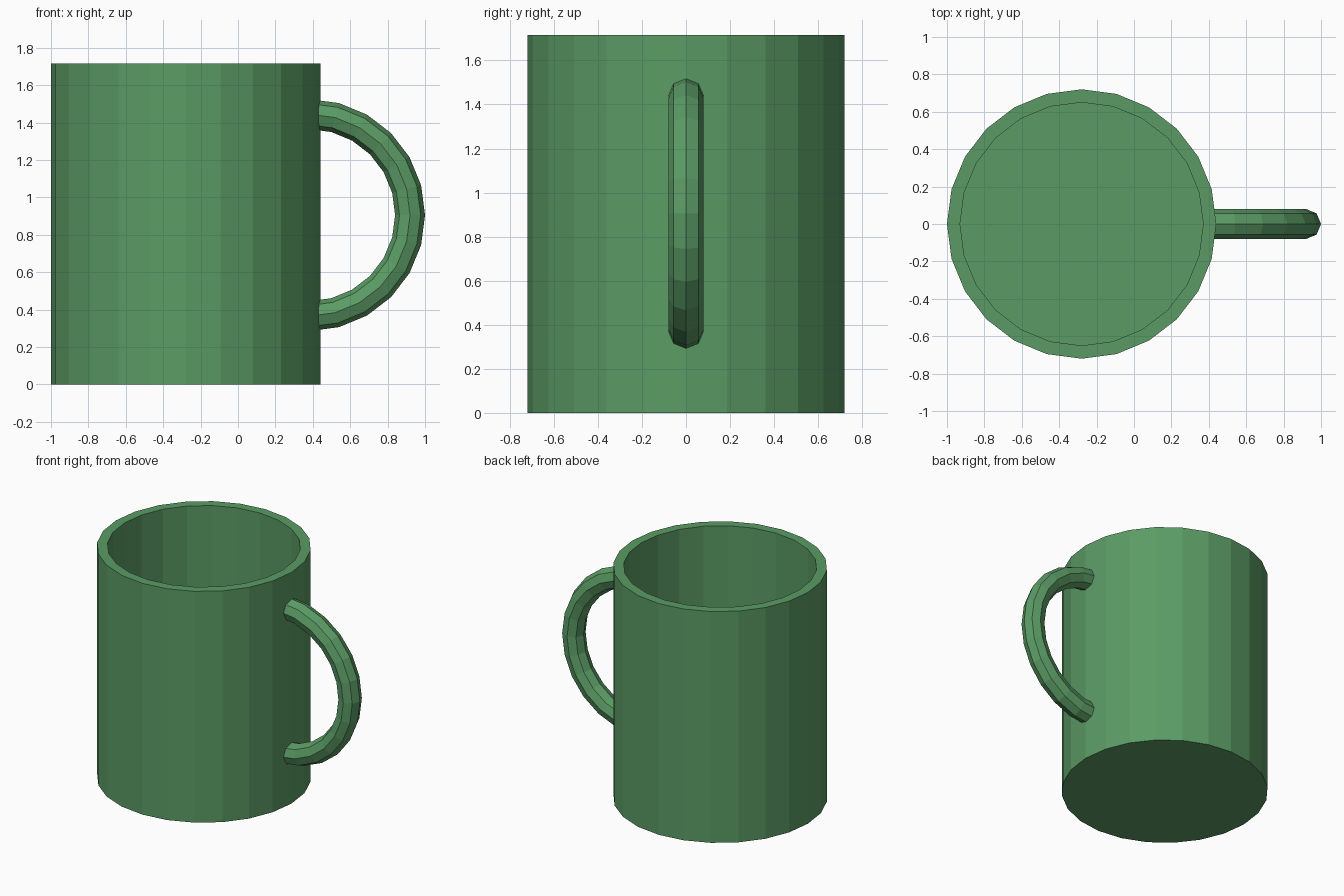
import bpy, bmesh
from math import sin, cos, pi

if "Cube" in bpy.data.objects:
    bpy.data.objects.remove(bpy.data.objects["Cube"])

GREEN = bpy.data.materials.new("green_glaze")
GREEN.diffuse_color = (0.105, 0.33, 0.13, 1)
GREEN.use_nodes = True
GREEN.node_tree.nodes["Principled BSDF"].inputs["Base Color"].default_value = GREEN.diffuse_color


def add_object(name, bm):
    bmesh.ops.recalc_face_normals(bm, faces=bm.faces)
    mesh = bpy.data.meshes.new(name)
    bm.to_mesh(mesh)
    bm.free()
    mesh.materials.append(GREEN)
    obj = bpy.data.objects.new(name, mesh)
    bpy.context.collection.objects.link(obj)
    return obj


def loft(name, rings):
    """Skin closed rings of points and cap both ends."""
    bm = bmesh.new()
    loops = [[bm.verts.new(p) for p in ring] for ring in rings]
    n = len(loops[0])
    for a, b in zip(loops, loops[1:]):
        for i in range(n):
            j = (i + 1) % n
            bm.faces.new((a[i], a[j], b[j], b[i]))
    bm.faces.new(loops[0])
    bm.faces.new(loops[-1])
    return add_object(name, bm)


# Cup: 24-sided wall, flat rim and inner floor
CUP_X, SIDES = -0.28, 24
profile = [(0.72, 0), (0.72, 1.715), (0.65, 1.715), (0.65, 0.08)]
loft("cup_body", [[(CUP_X + r * cos(2 * pi * i / SIDES),
                    r * sin(2 * pi * i / SIDES), z) for i in range(SIDES)]
                  for r, z in profile])

# Handle: octagonal tube along a half circle, ends buried in the wall
HX, HZ, MAJOR, MINOR, STEPS = 0.38, 0.905, 0.54, 0.08, 12
rings = []
for s in range(STEPS + 1):
    a = -pi / 2 + pi * s / STEPS
    ring = []
    for k in range(8):
        t = 2 * pi * k / 8
        r = MAJOR + MINOR * cos(t)
        ring.append((HX + r * cos(a), MINOR * sin(t), HZ + r * sin(a)))
    rings.append(ring)
loft("handle", rings)
